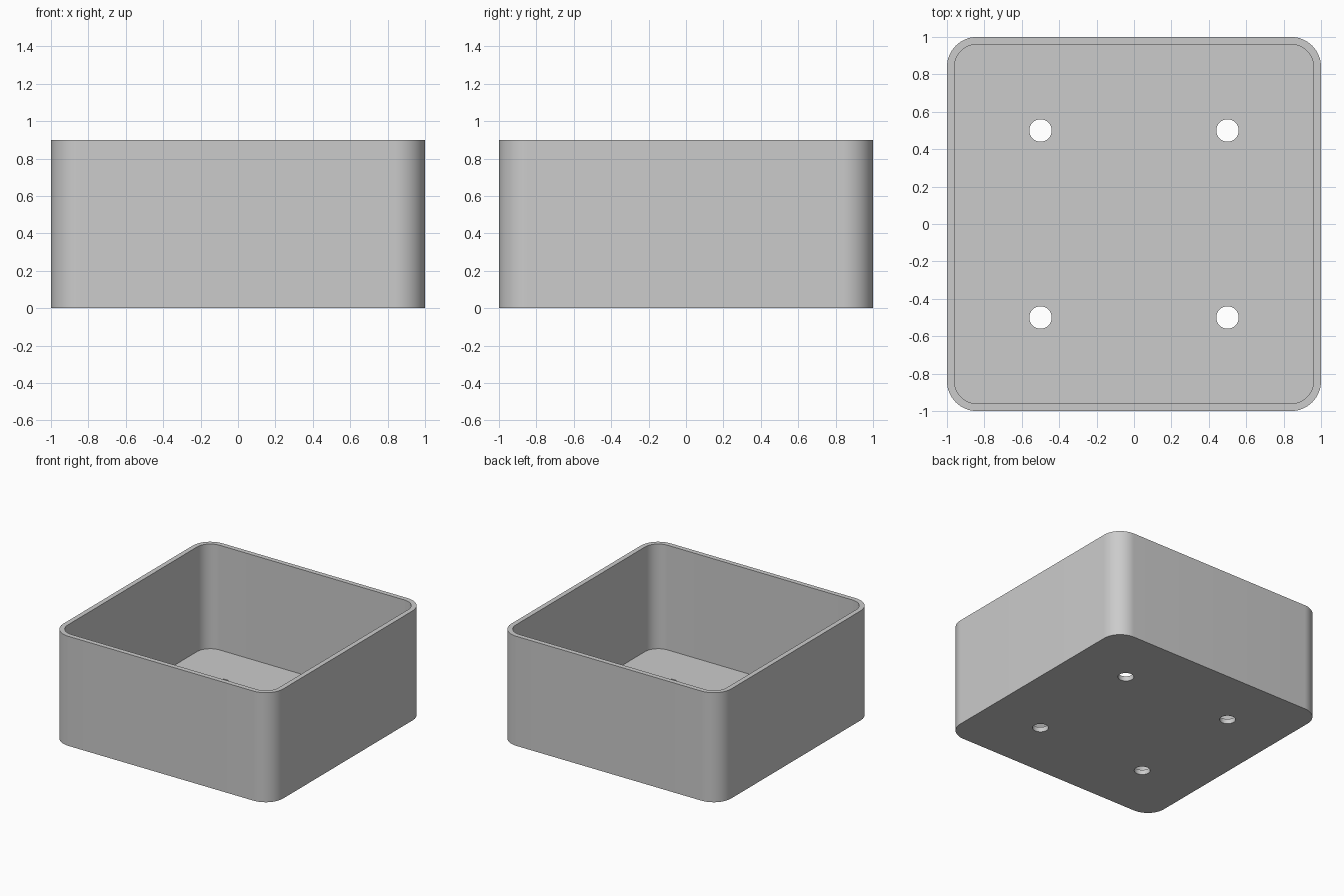
import bpy, bmesh, math

cube = bpy.data.objects.get("Cube")
if cube:
    bpy.data.objects.remove(cube, do_unlink=True)

HALF, HEIGHT, WALL, RADIUS = 1.0, 0.9, 0.04, 0.16
HOLE_POS, HOLE_RADIUS = 0.5, 0.06

grey = bpy.data.materials.new("light_grey")
grey.use_nodes = True
color = (0.6, 0.6, 0.6, 1)
grey.diffuse_color = color
grey.node_tree.nodes["Principled BSDF"].inputs["Base Color"].default_value = color


def rounded_loop(bm, half, radius, z, steps=16):
    """Ring of vertices round a square with rounded corners."""
    ring = []
    for corner in range(4):
        mid = math.pi / 4 + corner * math.pi / 2
        cx = math.copysign(half - radius, math.cos(mid))
        cy = math.copysign(half - radius, math.sin(mid))
        for i in range(steps + 1):
            a = (corner + i / steps) * math.pi / 2
            ring.append(bm.verts.new((cx + radius * math.cos(a), cy + radius * math.sin(a), z)))
    return ring


def bridge(bm, a, b):
    for i in range(len(a)):
        j = (i + 1) % len(a)
        bm.faces.new((a[i], a[j], b[j], b[i]))


# Open box: outer wall, rim, inner wall and floor
bm = bmesh.new()
inner = (HALF - WALL, RADIUS - WALL)
loops = [rounded_loop(bm, HALF, RADIUS, 0), rounded_loop(bm, HALF, RADIUS, HEIGHT),
         rounded_loop(bm, *inner, HEIGHT), rounded_loop(bm, *inner, WALL)]
for low, high in zip(loops, loops[1:]):
    bridge(bm, low, high)
bm.faces.new(reversed(loops[0]))
bm.faces.new(loops[-1])
bmesh.ops.recalc_face_normals(bm, faces=bm.faces)
mesh = bpy.data.meshes.new("open_box")
bm.to_mesh(mesh)
bm.free()
mesh.materials.append(grey)
box = bpy.data.objects.new("open_box", mesh)
bpy.context.collection.objects.link(box)

# Four round holes through the floor
bpy.ops.object.select_all(action="DESELECT")
bpy.context.view_layer.objects.active = box
for sx in (-1, 1):
    for sy in (-1, 1):
        bpy.ops.mesh.primitive_cylinder_add(vertices=48, radius=HOLE_RADIUS, depth=0.3,
                                            location=(sx * HOLE_POS, sy * HOLE_POS, 0))
        cutter = bpy.context.object
        cutter.name = "hole_cutter"
        cutter.hide_render = True
        cutter.data.materials.append(grey)
        bpy.context.view_layer.objects.active = box
        cut = box.modifiers.new("floor_hole", "BOOLEAN")
        cut.operation = "DIFFERENCE"
        cut.solver = "EXACT"
        cut.object = cutter
        bpy.ops.object.modifier_apply(modifier=cut.name)
        bpy.data.objects.remove(cutter, do_unlink=True)

# Smooth corners and holes, sharp rims
box.select_set(True)
bpy.context.view_layer.objects.active = box
bpy.ops.object.shade_smooth_by_angle(angle=math.radians(30))
